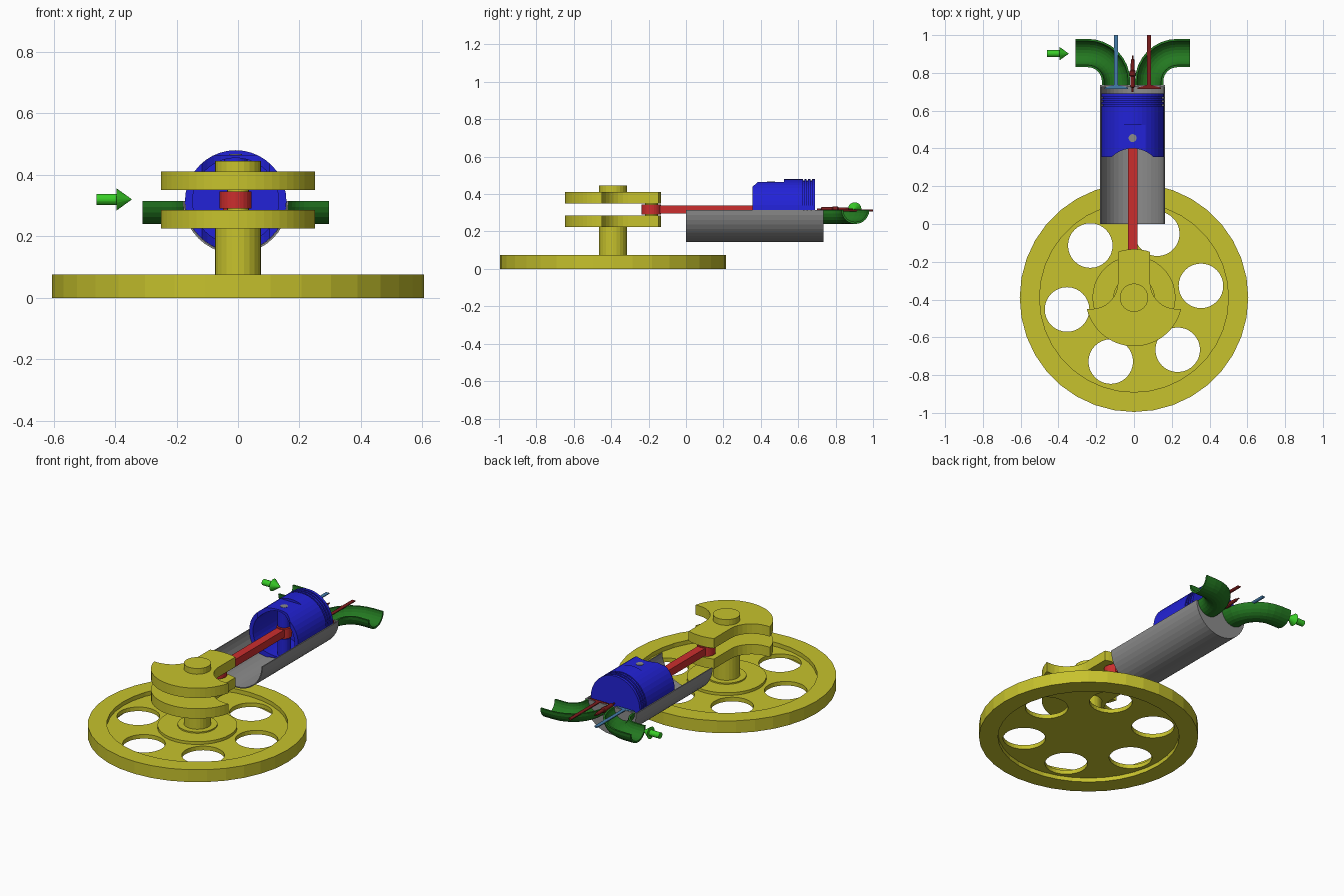
import bpy, bmesh, math
from mathutils import Vector

if "Cube" in bpy.data.objects:
    bpy.data.objects.remove(bpy.data.objects["Cube"])


def material(name, rgb):
    m = bpy.data.materials.new(name)
    m.diffuse_color = (*rgb, 1)
    m.use_nodes = True
    m.node_tree.nodes["Principled BSDF"].inputs["Base Color"].default_value = m.diffuse_color
    return m


YELLOW = material("yellow", (0.57, 0.54, 0.026))
BLUE = material("blue", (0.016, 0.016, 0.68))
RED = material("red", (0.6, 0.027, 0.027))
GREY = material("grey", (0.26, 0.26, 0.26))
GREEN = material("dark green", (0.017, 0.19, 0.015))
LIME = material("bright green", (0.04, 0.62, 0.02))
MAROON = material("dark red", (0.2, 0.012, 0.012))
STEEL = material("steel blue", (0.06, 0.2, 0.4))

AX, AZ = -0.0075, 0.315      # cylinder axis
CRANK = (0, -0.39)           # crankshaft axis
PIN_Y = 0.455                # wrist pin position


def skin(name, rings, mat, closed=False):
    """Skin closed cross-section loops; cap both ends unless closed."""
    bm = bmesh.new()
    loops = [[bm.verts.new(p) for p in ring] for ring in rings]
    n = len(loops[0])
    for i in range(len(loops) if closed else len(loops) - 1):
        a, b = loops[i], loops[(i + 1) % len(loops)]
        for j in range(n):
            k = (j + 1) % n
            bm.faces.new((a[j], a[k], b[k], b[j]))
    if not closed:
        bm.faces.new(loops[0])
        bm.faces.new(loops[-1])
    bmesh.ops.remove_doubles(bm, verts=bm.verts, dist=1e-5)
    bmesh.ops.recalc_face_normals(bm, faces=bm.faces)
    me = bpy.data.meshes.new(name)
    bm.to_mesh(me)
    bm.free()
    me.materials.append(mat)
    ob = bpy.data.objects.new(name, me)
    bpy.context.collection.objects.link(ob)
    return ob


def lathe(name, profile, mat, centre, axis='Z', segs=32, half=False):
    """Revolve (radius, along) points; half keeps the lower side only."""
    cx, cy, cz = centre
    rings = []
    for i in range(segs + 1 if half else segs):
        t = math.pi + math.pi * i / segs if half else 2 * math.pi * i / segs
        c, s = math.cos(t), math.sin(t)
        if axis == 'Z':
            rings.append([(cx + r * c, cy + r * s, cz + h) for r, h in profile])
        elif axis == 'Y':
            rings.append([(cx + r * c, cy + h, cz + r * s) for r, h in profile])
        else:
            rings.append([(cx + h, cy + r * c, cz + r * s) for r, h in profile])
    return skin(name, rings, mat, closed=not half)


def rod(name, r, a, b, mat, centre, axis='Z', segs=24, half=False):
    return lathe(name, [(0, a), (r, a), (r, b), (0, b)], mat, centre, axis, segs, half)


def extrude(name, outline, z0, z1, mat):
    return skin(name, [[(x, y, z) for x, y in outline] for z in (z0, z1)], mat)


def box(name, x0, x1, y0, y1, z0, z1, mat):
    return extrude(name, [(x0, y0), (x1, y0), (x1, y1), (x0, y1)], z0, z1, mat)


def cut(ob, cutters):
    for c in cutters:
        mod = ob.modifiers.new("cut", 'BOOLEAN')
        mod.operation, mod.solver, mod.object = 'DIFFERENCE', 'EXACT', c
        bpy.context.view_layer.objects.active = ob
        bpy.ops.object.modifier_apply(modifier=mod.name)
        bpy.data.objects.remove(c)


# Flywheel: thick rim, recessed web with six holes, raised hub
wheel = lathe("flywheel", [(0, 0.025), (0.5, 0.025), (0.5, 0), (0.605, 0), (0.605, 0.075),
                           (0.5, 0.075), (0.5, 0.05), (0.22, 0.05), (0.22, 0.067),
                           (0.11, 0.067), (0.11, 0.075), (0, 0.075)], YELLOW, (*CRANK, 0), segs=36)
holes = []
for i in range(6):
    t = math.radians(10 + 60 * i)
    holes.append(rod("hole_cutter", 0.118, -0.1, 0.2, YELLOW,
                     (0.36 * math.cos(t), CRANK[1] + 0.36 * math.sin(t), 0), segs=32))
cut(wheel, holes)

# Crankshaft: shaft ends, crank pin and two notched webs
rod("lower_shaft", 0.075, 0.06, 0.23, YELLOW, (*CRANK, 0))
rod("upper_shaft", 0.075, 0.405, 0.445, YELLOW, (*CRANK, 0))
rod("crank_pin", 0.035, 0.28, 0.355, YELLOW, (0, -0.185, 0))
R = 0.257
right = []
for i in range(13):                      # counterweight arc
    t = math.radians(-90 + 76.5 * i / 12)
    right.append((R * math.cos(t), R * math.sin(t)))
for i in range(9):                       # concave notch
    t = math.radians(-90 - 90 * i / 8)
    right.append((0.225 + 0.14 * math.cos(t), 0.08 + 0.14 * math.sin(t)))
for i in range(5):                       # neck end
    t = math.radians(70.7 + 19.3 * i / 4)
    right.append((R * math.cos(t), R * math.sin(t)))
outline = right + [(-x, y) for x, y in reversed(right[1:-1])]
outline = [(x + CRANK[0], y + CRANK[1]) for x, y in outline]
extrude("lower_crank_web", outline, 0.225, 0.285, YELLOW)
extrude("upper_crank_web", outline, 0.35, 0.41, YELLOW)

# Connecting rod
box("connecting_rod", AX - 0.025, AX + 0.025, -0.17, PIN_Y, 0.295, 0.34, RED)
rod("rod_big_end", 0.052, 0.29, 0.345, RED, (AX, -0.185, 0))
rod("rod_small_end", 0.042, 0.285, 0.345, RED, (AX, PIN_Y, 0))

# Piston: hollow, ring grooves, pin flats, scalloped skirt
prof = [(0, 0.61), (0.14, 0.61), (0.14, 0.355), (0.165, 0.355)]
for y in (0.625, 0.645, 0.665):
    prof += [(0.165, y), (0.157, y), (0.157, y + 0.008), (0.165, y + 0.008)]
prof += [(0.165, 0.69), (0, 0.69)]
piston = lathe("piston", prof, BLUE, (AX, 0, AZ), 'Y', 40)
cut(piston, [box("flat_cutter", -0.3, 0.3, 0.3, 0.525, AZ + 0.15, 0.6, BLUE),
             box("flat_cutter", -0.3, 0.3, 0.3, 0.525, 0.0, AZ - 0.15, BLUE),
             rod("skirt_cutter", 0.157, 0, 0.6, BLUE, (AX, 0.243, 0), segs=40)])
rod("lower_pin_boss", 0.038, 0.175, 0.28, BLUE, (AX, PIN_Y, 0))
rod("upper_pin_boss", 0.038, 0.35, 0.458, BLUE, (AX, PIN_Y, 0))
rod("wrist_pin", 0.021, 0.165, 0.467, GREY, (AX, PIN_Y, 0), segs=20)

# Cylinder cut in half, closed by the head
lathe("cylinder", [(0.172, 0), (0.172, 0.735), (0, 0.735), (0, 0.724), (0.166, 0.724),
                   (0.166, 0)], GREY, (AX, 0, AZ), 'Y', 20, half=True)


# Ports: half tubes bending outward
def port(name, side):
    path = [((0.0875, 0.73), (1, 0))]
    for i in range(9):
        t = math.radians(90 * i / 8)
        c, s = math.cos(t), math.sin(t)
        path.append(((0.2375 - 0.15 * c, 0.755 + 0.15 * s), (c, -s)))
    path.append(((0.303, 0.905), (0, -1)))
    rings = []
    for (px, py), (nx, ny) in path:
        ring = []
        for r, order in ((0.075, range(13)), (0.064, range(12, -1, -1))):
            for j in order:
                a = math.pi + math.pi * j / 12
                u = r * math.cos(a)
                ring.append((AX + side * (px + nx * u), py + ny * u, AZ + r * math.sin(a)))
        rings.append(ring)
    skin(name, rings, GREEN)


port("intake_port", -1)
port("exhaust_port", 1)

# Valves, halved like the cylinder
for name, side, mat in (("intake_valve", -1, STEEL), ("exhaust_valve", 1, MAROON)):
    lathe(name, [(0, 0.714), (0.062, 0.714), (0.062, 0.722), (0.011, 0.735), (0.011, 1.0),
                 (0, 1.0)], mat, (AX + side * 0.0875, 0, AZ + 0.002), 'Y', 12, half=True)

# Spark plug
lathe("spark_plug", [(0, 0.70), (0.005, 0.70), (0.005, 0.72), (0.012, 0.725), (0.012, 0.78),
                     (0.016, 0.785), (0.016, 0.81), (0.011, 0.815), (0.009, 0.87), (0.004, 0.875),
                     (0.004, 0.892), (0, 0.892)], MAROON, (AX, 0, AZ + 0.003), 'Y', 16)

# Intake flow arrow
lathe("flow_arrow", [(0, -0.46), (0.018, -0.46), (0.018, -0.395), (0.036, -0.395),
                     (0, -0.345)], LIME, (0, 0.902, AZ + 0.005), 'X', 20)
